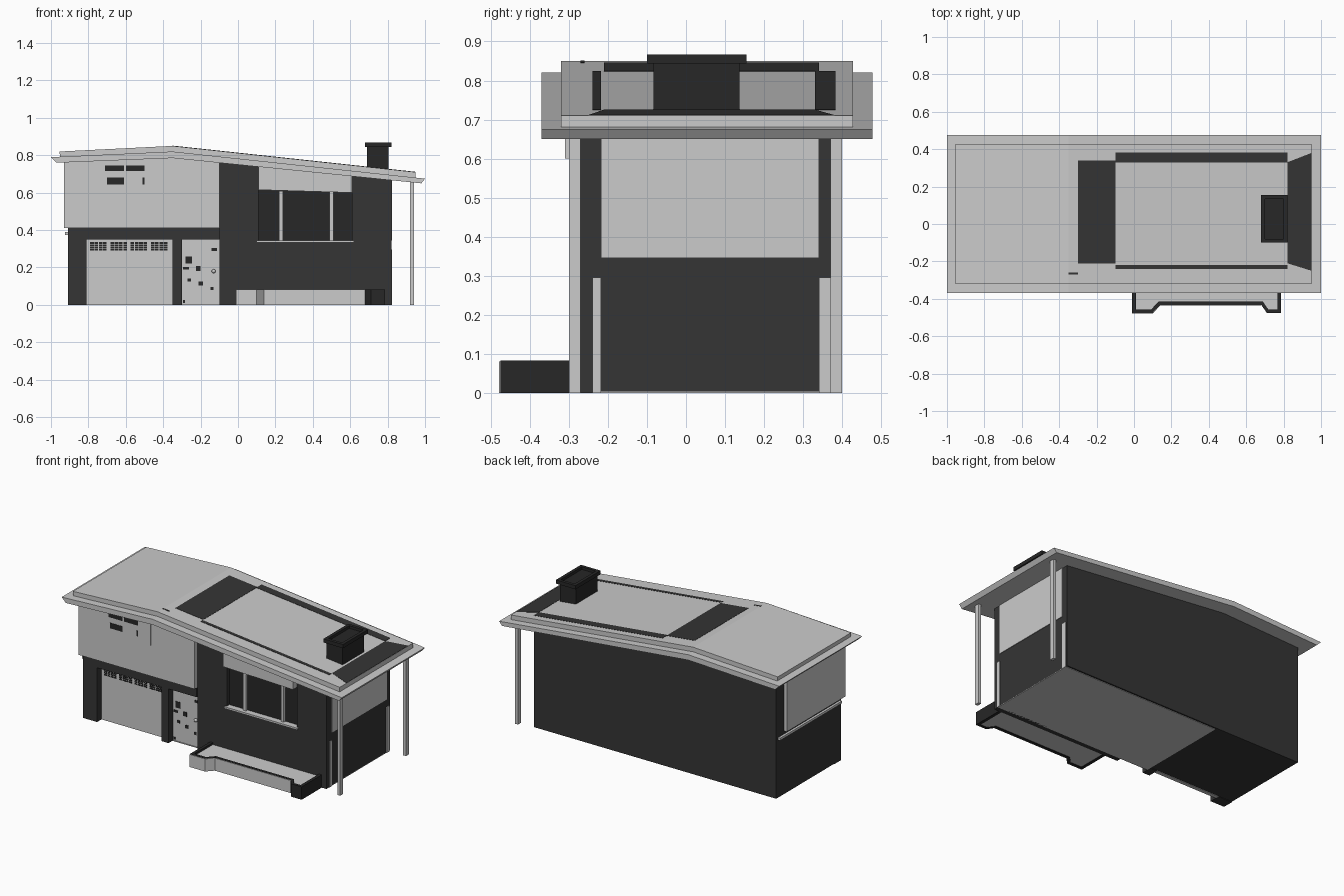
import bpy, bmesh, math


def mat(name, v):
    m = bpy.data.materials.new(name)
    m.diffuse_color = (v, v, v, 1)
    return m


DARK, BLACK = mat("dark_wall", 0.035), mat("black", 0.02)


def solid(name, rings, m=None):
    """Closed solid from two matching vertex rings."""
    bm = bmesh.new()
    a, b = [[bm.verts.new(p) for p in r] for r in rings]
    n = len(a)
    bm.faces.new(a)
    bm.faces.new(b[::-1])
    for i in range(n):
        bm.faces.new((a[i], b[i], b[(i + 1) % n], a[(i + 1) % n]))
    bmesh.ops.recalc_face_normals(bm, faces=bm.faces)
    me = bpy.data.meshes.new(name)
    bm.to_mesh(me)
    bm.free()
    ob = bpy.data.objects.new(name, me)
    bpy.context.collection.objects.link(ob)
    if m:
        me.materials.append(m)
    return ob


def slab(name, prof, y0, y1, m=None):
    """Profile in x-z extruded along y."""
    return solid(name, [[(x, y, z) for x, z in prof] for y in (y0, y1)], m)


def plan(name, prof, z0, z1, m=None):
    """Profile in x-y extruded along z."""
    return solid(name, [[(x, y, z) for x, y in prof] for z in (z0, z1)], m)


def box(name, x0, x1, y0, y1, z0, z1, m=None):
    return slab(name, [(x0, z0), (x1, z0), (x1, z1), (x0, z1)], y0, y1, m)


def soffit(x):
    """Height just inside the roof underside."""
    return 0.79 - (x + 0.35) * 0.1015 if x > -0.35 else 0.79 + (x + 0.35) * 0.04


def top(x):
    """Height of the roof surface."""
    return 0.85 - (x + 0.35) * 0.14 / 1.3


def wall(name, x0, x1, y0, y1, z0, m=None):
    """Wall whose top follows the roof."""
    mid = [(-0.35, soffit(-0.35))] if x0 < -0.35 < x1 else []
    slab(name, [(x0, z0), (x1, z0), (x1, soffit(x1))] + mid + [(x0, soffit(x0))], y0, y1, m)


# Main volumes and floor
wall("garage_side_body", -0.91, -0.10, -0.22, 0.38, 0.003, DARK)
wall("living_side_body", -0.10, 0.82, -0.24, 0.38, 0.003, DARK)
box("floor", -0.30, 0.82, -0.24, 0.37, 0, 0.004)

# Overhanging upper storey
wall("upper_storey", -0.93, -0.10, -0.30, 0.30, 0.41)
box("side_sill", -0.925, -0.90, -0.27, 0.36, 0.375, 0.39)

# Garage front: piers, lintel, door
for i, (a, b) in enumerate([(-0.91, -0.81), (-0.35, -0.30)]):
    box(f"garage_pier_{i}", a, b, -0.28, -0.21, 0, 0.41, DARK)
box("garage_lintel", -0.81, -0.10, -0.28, -0.21, 0.35, 0.41, DARK)
box("garage_door", -0.81, -0.35, -0.235, -0.21, 0, 0.35)
for g in range(4):
    for r in range(4):
        for c in range(4):
            x, z = -0.79 + g * 0.108 + c * 0.023, 0.29 + r * 0.012
            box("garage_door_light", x, x + 0.019, -0.237, -0.23, z, z + 0.009, BLACK)

# Entrance door with small lights and knob
box("front_door", -0.30, -0.10, -0.235, -0.21, 0, 0.35)
for x, z, w, h in [(-0.28, 0.22, 0.035, 0.04), (-0.225, 0.18, 0.025, 0.028),
                   (-0.143, 0.288, 0.03, 0.016), (-0.293, 0.188, 0.03, 0.014),
                   (-0.21, 0.105, 0.022, 0.02), (-0.27, 0.125, 0.02, 0.016),
                   (-0.147, 0.08, 0.016, 0.016), (-0.295, 0.01, 0.012, 0.016)]:
    box("door_light", x, x + w, -0.238, -0.23, z, z + h, BLACK)
bpy.ops.mesh.primitive_uv_sphere_add(segments=12, ring_count=8, radius=0.011,
                                     location=(-0.13, -0.245, 0.18))
bpy.context.object.name = "door_knob"
bpy.ops.object.shade_smooth()

# Upper window
box("upper_window_frame", -0.81, -0.41, -0.305, -0.29, 0.61, 0.75)
for a, b, c, d in [(-0.71, -0.61, 0.715, 0.745), (-0.60, -0.50, 0.715, 0.745),
                   (-0.70, -0.61, 0.645, 0.68), (-0.51, -0.50, 0.645, 0.68)]:
    box("upper_window_glass", a, b, -0.307, -0.30, c, d, BLACK)

# Living room front wall around the big window
wall("front_wall_left", -0.10, 0.11, -0.27, -0.23, 0, DARK)
wall("front_wall_right", 0.61, 0.82, -0.27, -0.23, 0, DARK)
box("front_wall_below_window", 0.11, 0.61, -0.27, -0.23, 0, 0.335, DARK)
box("window_glass", 0.11, 0.61, -0.245, -0.235, 0.34, 0.615, BLACK)
box("window_sill", 0.10, 0.62, -0.285, -0.235, 0.333, 0.345)
for x in (0.23, 0.50):
    box("window_mullion", x - 0.01, x + 0.01, -0.262, -0.24, 0.34, 0.61)
slab("window_head_panel", [(0.11, 0.615), (0.61, 0.60), (0.61, soffit(0.61)),
                           (0.11, soffit(0.11))], -0.31, -0.235)

# Right side cladding
box("side_panel", 0.81, 0.824, -0.218, 0.34, 0.345, soffit(0.82))
for a, b in [(-0.24, -0.218), (0.34, 0.37)]:
    box("side_corner_strip", 0.81, 0.824, a, b, 0, 0.295)

# Posts under the right eave
for y in (-0.285, 0.385):
    box("eave_post", 0.92, 0.94, y - 0.015, y + 0.015, 0, 0.675)

# Roof: wide eave layer and raised deck
slab("roof_eave", [(-0.97, 0.76), (-0.35, 0.785), (0.98, 0.65), (1, 0.675),
                   (-0.35, 0.82), (-1, 0.79)], -0.37, 0.477)
slab("roof_deck", [(-0.95, 0.785), (-0.35, 0.81), (0.95, 0.675), (0.95, 0.71),
                   (-0.35, 0.85), (-0.955, 0.82)], -0.32, 0.428)

# Dark roof patches lying on the slope
for quad in ([(-0.30, -0.21), (-0.10, -0.21), (-0.10, 0.34), (-0.30, 0.34)],
             [(-0.10, -0.24), (0.82, -0.24), (0.82, -0.218), (-0.10, -0.218)],
             [(-0.10, 0.33), (0.82, 0.33), (0.82, 0.383), (-0.10, 0.383)],
             [(0.82, -0.21), (0.949, -0.25), (0.949, 0.38), (0.82, 0.33)],
             [(-0.35, -0.27), (-0.30, -0.27), (-0.30, -0.26), (-0.35, -0.26)]):
    solid("roof_patch", [[(x, y, top(x) + d) for x, y in quad] for d in (-0.004, 0.0015)], DARK)

# Chimney with open cap
box("chimney", 0.69, 0.805, -0.083, 0.137, 0.70, 0.85, BLACK)
for a, b, c, d in [(0.68, 0.82, -0.10, -0.08), (0.68, 0.82, 0.135, 0.155),
                   (0.68, 0.70, -0.08, 0.135), (0.80, 0.82, -0.08, 0.135)]:
    box("chimney_cap", a, b, c, d, 0.843, 0.867, BLACK)

# Planter: soil, dark walls, light front facing
path = [(-0.01, -0.265), (-0.01, -0.475), (0.10, -0.475), (0.14, -0.432),
        (0.68, -0.432), (0.71, -0.475), (0.787, -0.475), (0.787, -0.265)]
inner = [(0.01, -0.265), (0.01, -0.457), (0.092, -0.457), (0.132, -0.414),
         (0.688, -0.414), (0.718, -0.457), (0.767, -0.457), (0.767, -0.265)]
plan("planter_wall", path + inner[::-1], 0, 0.083, BLACK)
plan("planter_soil", inner, 0.002, 0.07)
facing = path[1:5]
plan("planter_facing", facing + [(x, y - 0.004) for x, y in facing[::-1]], 0, 0.081)
